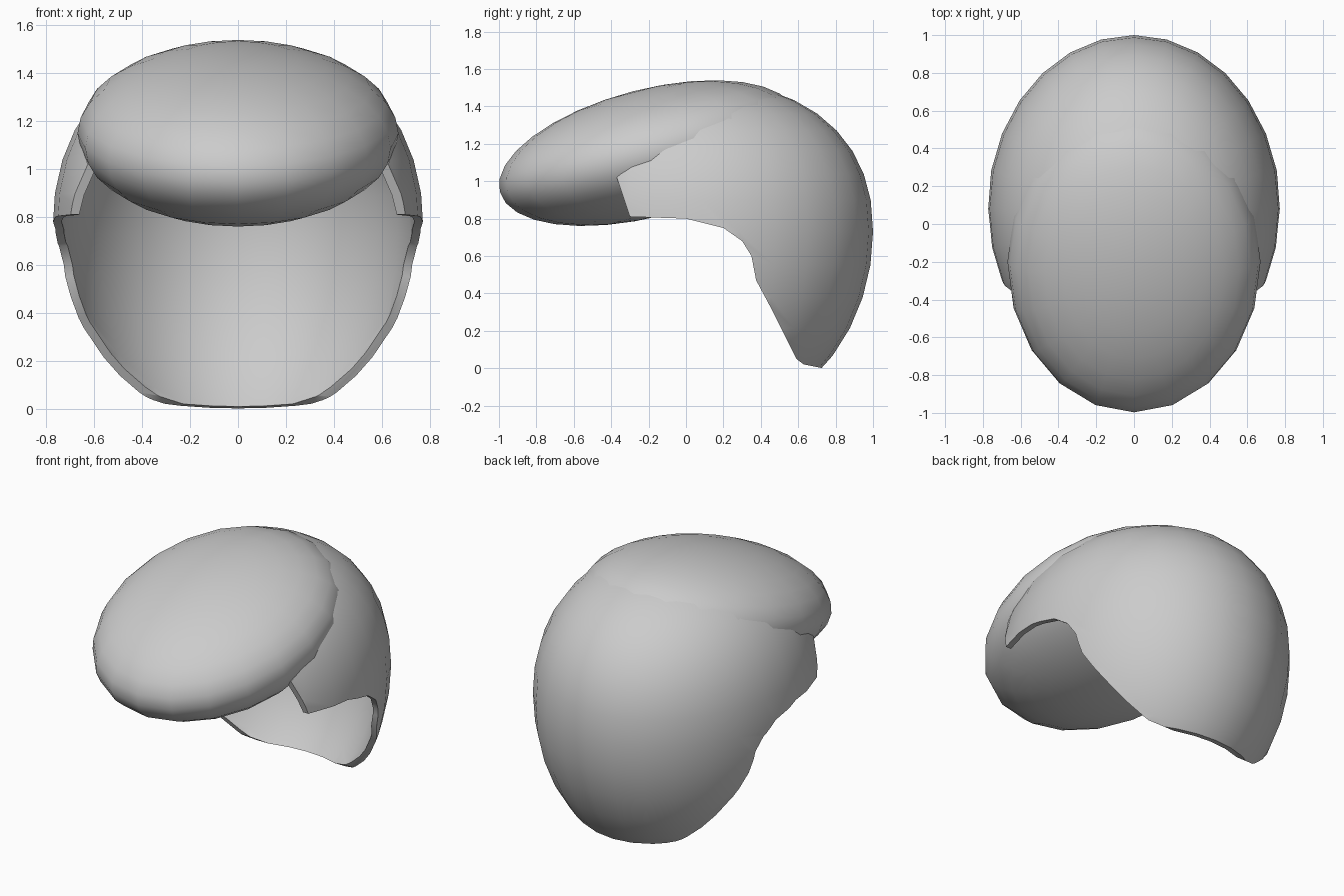
import bpy, bmesh, math
from mathutils import Matrix, Vector

if "Cube" in bpy.data.objects:
    bpy.data.objects.remove(bpy.data.objects["Cube"])


def mesh_object(name, bm):
    bmesh.ops.recalc_face_normals(bm, faces=bm.faces)
    me = bpy.data.meshes.new(name)
    bm.to_mesh(me)
    bm.free()
    ob = bpy.data.objects.new(name, me)
    bpy.context.collection.objects.link(ob)
    return ob


def smooth(ob, angle):
    bpy.ops.object.select_all(action='DESELECT')
    ob.select_set(True)
    bpy.context.view_layer.objects.active = ob
    bpy.ops.object.shade_smooth_by_angle(angle=math.radians(angle))


def dome(bm, shrink):
    """Egg-shaped head form: fuller above the middle, longer below it."""
    geo = bmesh.ops.create_uvsphere(bm, u_segments=28, v_segments=18, radius=1)
    for v in geo['verts']:
        p = v.co.copy()
        h = math.hypot(p.x, p.y)
        e, rz = (2 / 2.25, 0.80) if p.z > 0 else (1.0, 1.03)
        k = h ** e / h if h > 1e-5 else 0
        z = math.copysign(abs(p.z) ** e, p.z) * (rz - shrink)
        v.co = Vector((p.x * k * (0.775 - shrink),
                       0.08 + p.y * k * (0.92 - shrink), 0.73 + z))
    return geo['verts']


# back hair: hollow dome trimmed by a side profile
bm = bmesh.new()
dome(bm, 0)
back_hair = mesh_object("back_hair", bm)
bm = bmesh.new()
dome(bm, 0.035)
hollow = mesh_object("hollow_cutter", bm)

# side outline (y, z) of the part of the dome that is kept
outline = [(-0.37, 1.02), (-0.30, 0.81), (0.0, 0.80), (0.20, 0.75),
           (0.30, 0.68), (0.35, 0.60), (0.375, 0.47), (0.45, 0.33),
           (0.59, 0.05), (0.63, 0.02), (0.73, 0.0), (1.2, 0.0),
           (1.2, 1.7), (0.15, 1.7), (0.14, 1.53), (0.10, 1.45),
           (0.0, 1.35), (-0.2, 1.17)]
bm = bmesh.new()
face = bm.faces.new([bm.verts.new((-1, y, z)) for y, z in outline])
ext = bmesh.ops.extrude_face_region(bm, geom=[face])
bmesh.ops.translate(bm, vec=(2, 0, 0),
                    verts=[g for g in ext['geom'] if isinstance(g, bmesh.types.BMVert)])
trim = mesh_object("trim_cutter", bm)

bpy.context.view_layer.objects.active = back_hair
for cutter, op in ((hollow, 'DIFFERENCE'), (trim, 'INTERSECT')):
    mod = back_hair.modifiers.new(cutter.name, 'BOOLEAN')
    mod.object, mod.operation, mod.solver = cutter, op, 'EXACT'
    bpy.ops.object.modifier_apply(modifier=mod.name)
for cutter in (hollow, trim):
    bpy.data.objects.remove(cutter)
smooth(back_hair, 40)

# front hair: flattened ellipsoid tilted down toward the front
bm = bmesh.new()
bmesh.ops.create_uvsphere(
    bm, u_segments=20, v_segments=16, radius=1,
    matrix=Matrix.Translation((0, -0.2, 1.15))
    @ Matrix.Rotation(math.radians(14.6), 4, 'X')
    @ Matrix.Diagonal((0.67, 0.822, 0.341, 1)))
front_hair = mesh_object("front_hair", bm)
smooth(front_hair, 60)
